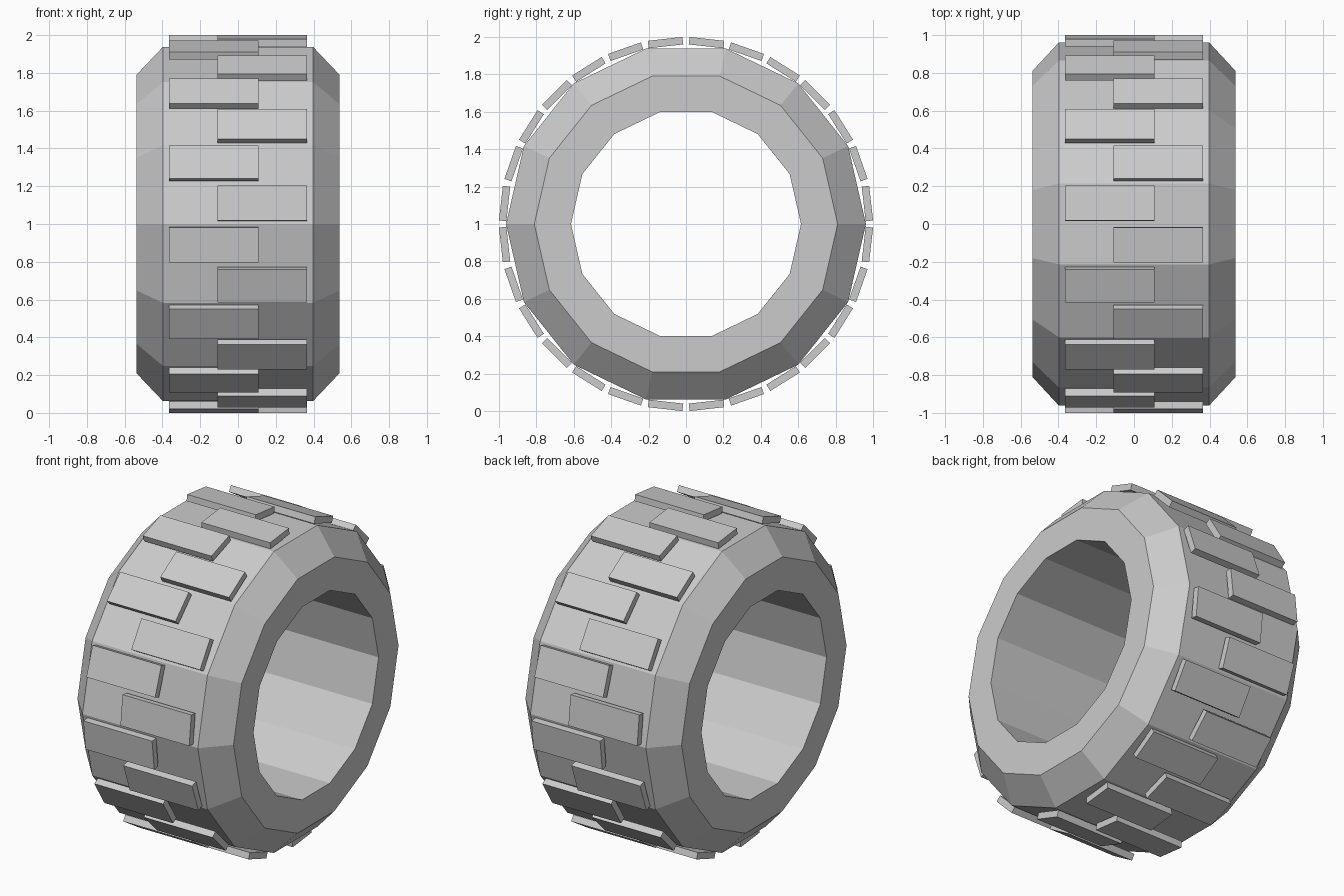
import bpy, bmesh
from math import pi, sin, cos
from mathutils import Matrix

if "Cube" in bpy.data.objects:
    bpy.data.objects.remove(bpy.data.objects["Cube"])

SIDES, BLOCKS = 14, 28
CENTRE = Matrix.Translation((0, 0, 1))


def add_object(name, bm):
    bmesh.ops.recalc_face_normals(bm, faces=bm.faces)
    mesh = bpy.data.meshes.new(name)
    bm.to_mesh(mesh)
    bm.free()
    obj = bpy.data.objects.new(name, mesh)
    bpy.context.collection.objects.link(obj)
    return obj


# Tyre body: closed (x, radius) profile swept around the x axis
half = [(0.537, 0.615), (0.537, 0.811), (0.397, 0.962)]
profile = half + [(-x, r) for x, r in reversed(half)]
bm = bmesh.new()
rings = []
for i in range(SIDES):
    a = 2 * pi * i / SIDES
    rings.append([bm.verts.new((x, r * cos(a), 1 + r * sin(a))) for x, r in profile])
n = len(profile)
for i in range(SIDES):
    p, q = rings[i], rings[(i + 1) % SIDES]
    for j in range(n):
        k = (j + 1) % n
        bm.faces.new((p[j], p[k], q[k], q[j]))
add_object("tyre_body", bm)

# Tread blocks: staggered left and right around the rim
LENGTH, WIDTH, THICK, OUTER = 0.473, 0.186, 0.04, 0.996
bm = bmesh.new()
for i in range(BLOCKS):
    side = 1 if i % 2 == 0 else -1
    angle = (i + 0.5) * 2 * pi / BLOCKS
    # starts at the front (-y) and climbs towards the top
    place = (CENTRE @ Matrix.Rotation(-angle, 4, 'X')
             @ Matrix.Translation((side * 0.1275, -(OUTER - THICK / 2), 0))
             @ Matrix.Diagonal((LENGTH, THICK, WIDTH, 1)))
    bmesh.ops.create_cube(bm, size=1, matrix=place)
add_object("tread_blocks", bm)
